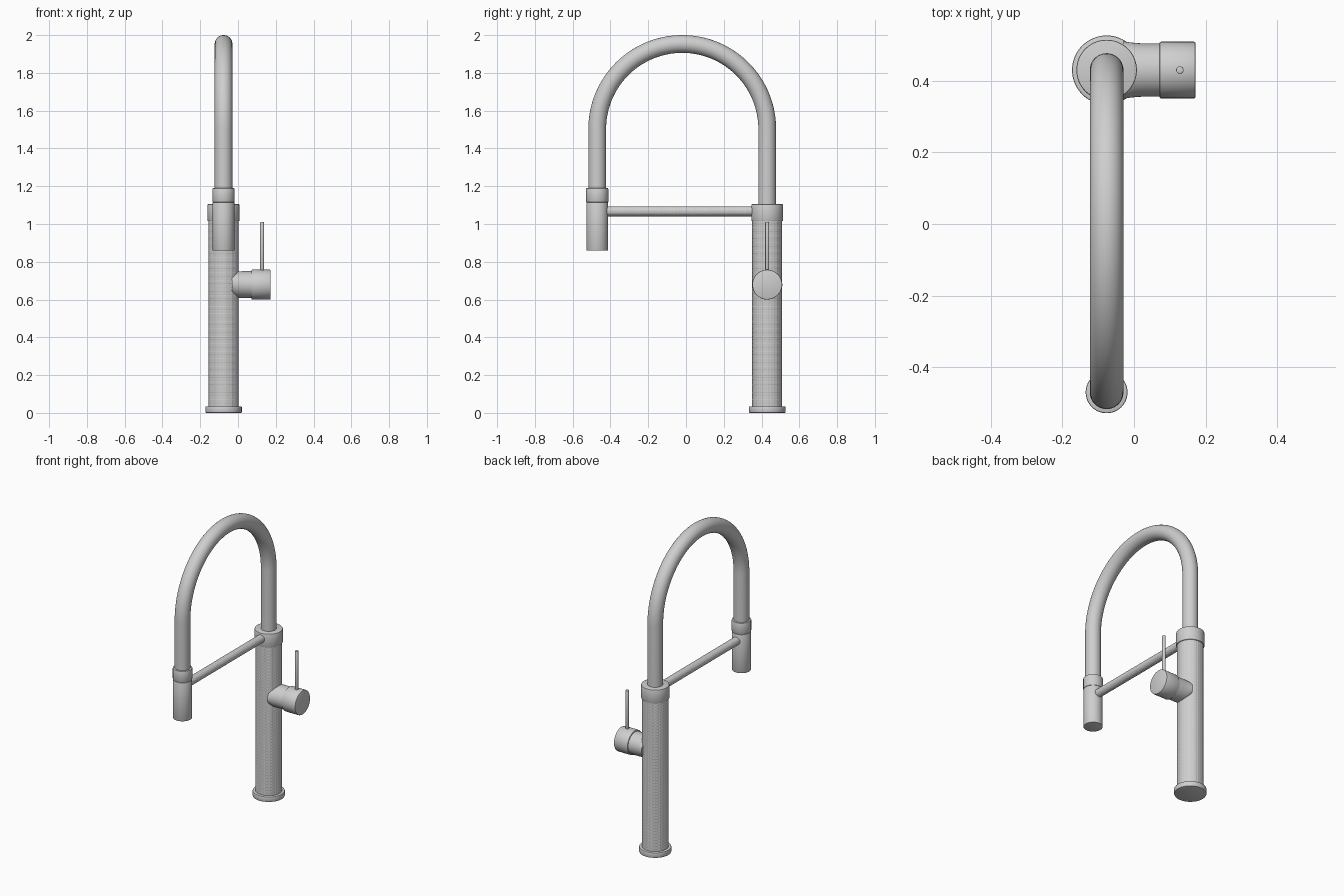
import bpy, bmesh, math
from mathutils import Vector, Matrix

if "Cube" in bpy.data.objects:
    bpy.data.objects.remove(bpy.data.objects["Cube"])

CX, CY, HY = -0.0765, 0.43, -0.47      # column axis and spray head axis
steel = bpy.data.materials.new("brushed_steel_grey")
steel.diffuse_color = (0.62, 0.62, 0.62, 1)
steel.use_nodes = True
steel.node_tree.nodes["Principled BSDF"].inputs["Base Color"].default_value = steel.diffuse_color

AXIS = {"z": Matrix.Identity(3),
        "x": Matrix(((0, 0, 1), (0, 1, 0), (-1, 0, 0))),
        "y": Matrix(((1, 0, 0), (0, 0, 1), (0, -1, 0)))}


def finish(name, bm, smooth=True):
    bmesh.ops.recalc_face_normals(bm, faces=bm.faces)
    me = bpy.data.meshes.new(name)
    bm.to_mesh(me)
    bm.free()
    ob = bpy.data.objects.new(name, me)
    bpy.context.collection.objects.link(ob)
    me.materials.append(steel)
    if smooth:
        bpy.ops.object.select_all(action="DESELECT")
        ob.select_set(True)
        bpy.context.view_layer.objects.active = ob
        bpy.ops.object.shade_smooth_by_angle(angle=math.radians(35))
    return ob


def loft(bm, rings):
    """Skin a list of closed rings and cap both ends; returns the side faces."""
    loops = [[bm.verts.new(p) for p in ring] for ring in rings]
    n, sides = len(loops[0]), []
    for a, b in zip(loops, loops[1:]):
        for i in range(n):
            j = (i + 1) % n
            sides.append(bm.faces.new((a[i], a[j], b[j], b[i])))
    bm.faces.new(loops[0][::-1])
    bm.faces.new(loops[-1])
    return sides


def turned(name, profile, origin, axis="z", n=64):
    """Turned part; profile rows are (distance along axis, radius[, second radius])."""
    rings = []
    for row in profile:
        d, ra, rb = row[0], row[1], row[-1]
        rings.append([Vector(origin) + AXIS[axis] @ Vector(
            (ra * math.cos(t), rb * math.sin(t), d))
            for t in (2 * math.pi * i / n for i in range(n))])
    bm = bmesh.new()
    loft(bm, rings)
    return finish(name, bm)


def rounded(d0, d1, r, b):
    """Cylinder profile with rounded rims of size b."""
    k = b * 0.3
    return [(d0, r - b), (d0 + k, r - k), (d0 + b, r),
            (d1 - b, r), (d1 - k, r - k), (d1, r - b)]


def knurled(name, origin, axis, length, r, n, rows, gap, depth):
    """Cylinder covered by a grid of very low, flat pads."""
    bm = bmesh.new()
    rings = [[Vector(origin) + AXIS[axis] @ Vector(
        (r * math.cos(2 * math.pi * i / n), r * math.sin(2 * math.pi * i / n),
         length * k / rows)) for i in range(n)] for k in range(rows + 1)]
    sides = loft(bm, rings)
    bmesh.ops.recalc_face_normals(bm, faces=bm.faces)
    bmesh.ops.inset_individual(bm, faces=sides, thickness=gap, depth=depth)
    return finish(name, bm, smooth=False)


# Column: foot, knurled body, collar
turned("base_foot", rounded(0, 0.035, 0.0965, 0.004), (CX, CY, 0))
knurled("column_body", (CX, CY, 0.03), "z", 0.99, 0.0792, 56, 50, 0.0022, 0.0004)
turned("column_collar", rounded(1.015, 1.105, 0.0845, 0.004), (CX, CY, 0))

# Arched hose swept along straight, half circle, straight
R, ZC = (CY - HY) / 2, 1.503
MID = (CY + HY) / 2
HOSE_R = 0.047
path = [(CY, 1.09, 0.0)]
path += [(MID + R * math.cos(a), ZC + R * math.sin(a), a)
         for a in (math.pi * i / 64 for i in range(65))]
path += [(HY, 1.18, math.pi)]
hose = bmesh.new()
loft(hose, [[(CX + HOSE_R * math.cos(t),
              y + HOSE_R * math.sin(t) * math.cos(a),
              z + HOSE_R * math.sin(t) * math.sin(a))
             for t in (2 * math.pi * i / 40 for i in range(40))]
            for y, z, a in path])
finish("arched_hose", hose)

# Spray head: lower barrel and upper ring
turned("spray_barrel", rounded(0.859, 1.114, 0.0575, 0.002), (CX, HY, 0))
turned("spray_ring", rounded(1.114, 1.19, 0.0585, 0.004), (CX, HY, 0))

# Knurled holder arm between spray head and collar
knurled("holder_arm", (CX, HY + 0.045, 1.067), "y", CY - HY - 0.115,
        0.0262, 24, 48, 0.0014, 0.0002)

# Side valve: flared neck (first radius vertical, second radius sideways), knob, lever
VZ = 0.679
turned("valve_neck", [(-0.031, 0.058, 0.080), (-0.022, 0.065, 0.079),
                      (-0.010, 0.069, 0.077), (0.005, 0.0705, 0.0755),
                      (0.03, 0.071, 0.074), (0.075, 0.071, 0.074)],
       (0, CY, VZ), "x")
turned("valve_knob", rounded(0.071, 0.172, 0.079, 0.004), (0, CY, VZ), "x")
turned("lever_pin", rounded(0.745, 1.01, 0.0105, 0.002), (0.128, CY, 0), n=24)
